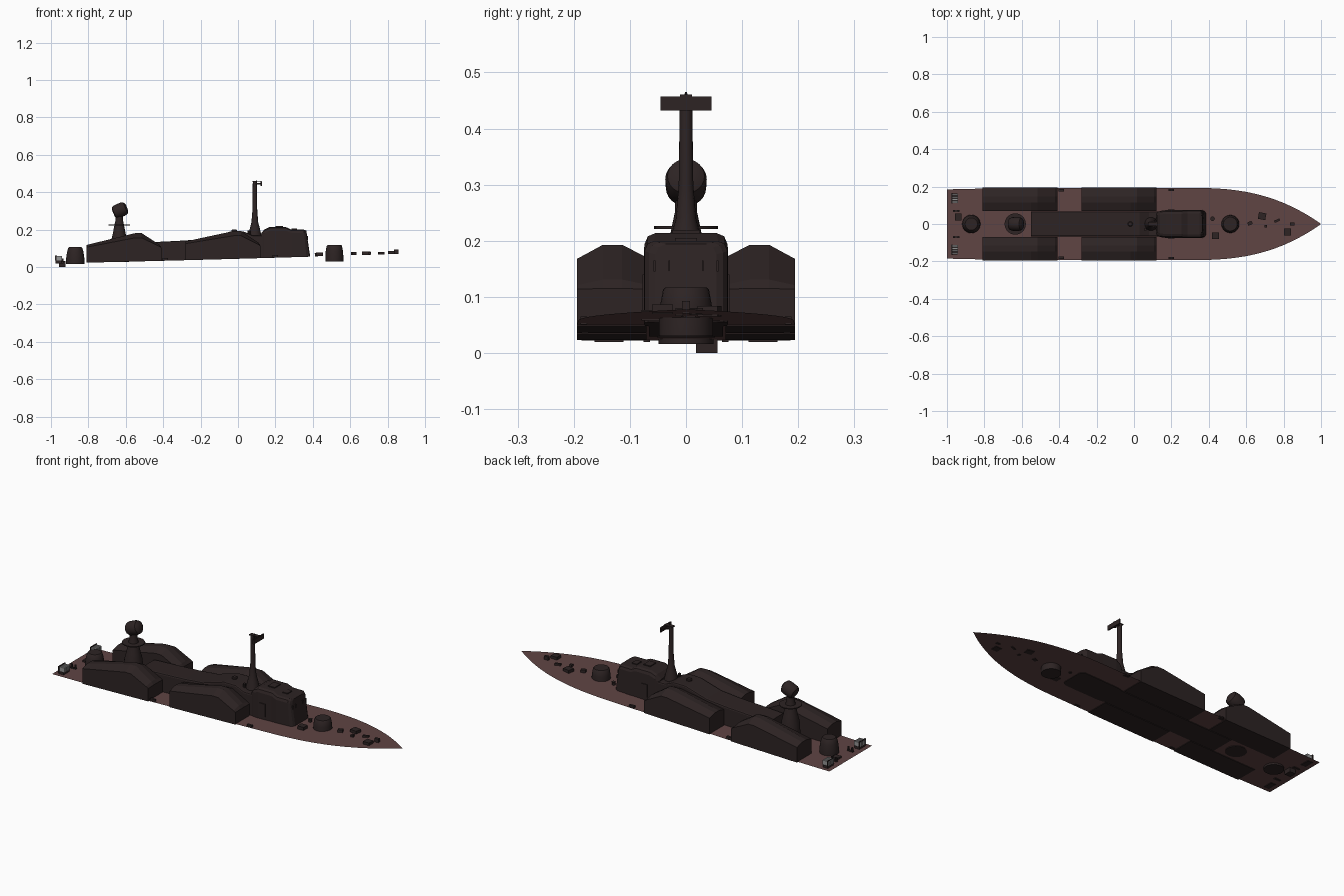
import bpy, bmesh, math
from mathutils import Vector, Matrix


def material(name, color):
    m = bpy.data.materials.new(name)
    m.diffuse_color = (*color, 1)
    return m


DARK = material("dark_brown_paint", (0.026, 0.017, 0.017))
DECK = material("red_brown_deck", (0.115, 0.058, 0.057))
GREY = material("pale_grey_metal", (0.3, 0.3, 0.3))


def deck_z(x):
    return 0.047 + 0.028 * x + 0.003 * x * x


def half_width(x):
    if x > 0.3:
        return 0.193 * (1 - ((x - 0.3) / 0.7) ** 2.6)
    if x < -0.4:
        return 0.193 - 0.008 * ((-x - 0.4) / 0.6) ** 2
    return 0.193


def finish(name, bm, mat, smooth=False, recalc=True):
    if recalc:
        bmesh.ops.recalc_face_normals(bm, faces=bm.faces)
    me = bpy.data.meshes.new(name)
    bm.to_mesh(me)
    bm.free()
    me.materials.append(mat)
    ob = bpy.data.objects.new(name, me)
    bpy.context.collection.objects.link(ob)
    if smooth:
        bpy.context.view_layer.objects.active = ob
        ob.select_set(True)
        bpy.ops.object.shade_smooth_by_angle(angle=math.radians(35))
        ob.select_set(False)
    return ob


def loft(name, rings, mat=DARK, smooth=False):
    """Skin a row of equal rings and cap both ends."""
    bm = bmesh.new()
    rows = [[bm.verts.new(p) for p in r] for r in rings]
    n = len(rows[0])
    for a, b in zip(rows, rows[1:]):
        for i in range(n):
            j = (i + 1) % n
            bm.faces.new((a[i], a[j], b[j], b[i]))
    bm.faces.new(rows[0])
    bm.faces.new(rows[-1])
    return finish(name, bm, mat, smooth)


def lathe(name, x, y, profile, n=24, mat=DARK):
    """Round part from (radius, height) pairs."""
    rings = [[(x + r * math.cos(2 * math.pi * i / n), y + r * math.sin(2 * math.pi * i / n), z)
              for i in range(n)] for r, z in profile]
    return loft(name, rings, mat, True)


def box(name, x, y, z0, z1, sx, sy, rot=0, mat=DARK):
    bm = bmesh.new()
    m = (Matrix.Translation((x, y, (z0 + z1) / 2)) @ Matrix.Rotation(math.radians(rot), 4, 'Z')
         @ Matrix.Diagonal((sx, sy, z1 - z0, 1)))
    bmesh.ops.create_cube(bm, size=1, matrix=m)
    return finish(name, bm, mat)


# Deck: a thin sheet with gentle sheer, pointed at the bow
bm = bmesh.new()
xs = [-1 + 0.1 * i for i in range(13)] + [0.3 + 0.05 * i for i in range(1, 13)] + [0.93, 0.96, 0.985]
rows = [[bm.verts.new((x, s * half_width(x), deck_z(x))) for s in (-1, 1)] for x in xs]
for a, b in zip(rows, rows[1:]):
    bm.faces.new((a[0], b[0], b[1], a[1]))
tip = bm.verts.new((1, 0, deck_z(1)))
bm.faces.new((rows[-1][0], tip, rows[-1][1]))
finish("deck", bm, DECK, recalc=False)

# Four launcher hangars: (front x, aft top z, peak z, nose z)
for place, front, aft, peak, nose in (("fore", 0.12, 0.137, 0.195, 0.115),
                                      ("aft", -0.41, 0.118, 0.183, 0.105)):
    for side, s in (("port", 1), ("starboard", -1)):
        rings = []
        for x, zt, drop in ((front - 0.4, aft, 0.012), (front - 0.14, peak - 0.002, 0.025),
                            (front - 0.105, peak - 0.002, 0.025), (front - 0.012, nose + 0.016, 0.01),
                            (front, nose, 0.001)):
            zb = deck_z(x) - 0.003
            rings.append([(x, s * y, z) for y, z in (
                (0.07, zb), (0.194, zb), (0.194, zt - drop), (0.148, zt),
                (0.114, zt), (0.07, zt - drop * 0.9))])
        loft(f"{place}_{side}_hangar", rings)


def house_ring(x, hw, top, ch=0.015, shear=0.0):
    zb = deck_z(x) - 0.003
    pts = ((-hw, zb), (hw, zb), (hw, top - ch), (hw - ch * 0.3, top - ch * 0.3), (hw - ch, top),
           (-hw + ch, top), (-hw + ch * 0.3, top - ch * 0.3), (-hw, top - ch))
    return [(x - shear * (z - zb), y, z) for y, z in pts]


# Long central deckhouse, rising toward the bridge
loft("central_deckhouse", [house_ring(x, 0.066, t, 0.008) for x, t in (
    (-0.55, 0.128), (-0.28, 0.142), (-0.17, 0.152), (-0.04, 0.19),
    (0.03, 0.19), (0.08, 0.168), (0.16, 0.168))])

# Bridge with stepped roof and rounded front
loft("bridge", [
    house_ring(0.12, 0.06, 0.175, 0.02), house_ring(0.14, 0.07, 0.2, 0.02),
    house_ring(0.17, 0.074, 0.214, 0.02), house_ring(0.255, 0.074, 0.214, 0.02),
    house_ring(0.285, 0.075, 0.2, 0.018), house_ring(0.366, 0.074, 0.2, 0.018, 0.1),
    house_ring(0.38, 0.066, 0.197, 0.018, 0.14), house_ring(0.386, 0.054, 0.194, 0.018, 0.15)])
for i, y in enumerate((-0.056, -0.03, 0.03, 0.056)):
    box(f"bridge_front_rib_{i}", 0.372, y, 0.145, 0.165, 0.006, 0.003)
for s in (-1, 1):
    box("bridge_side_door", 0.2, s * 0.075, 0.07, 0.14, 0.035, 0.005)
box("roof_hatch", 0.3, 0, 0.195, 0.205, 0.03, 0.04)
box("roof_box", 0.22, 0, 0.21, 0.219, 0.04, 0.05)
lathe("roof_vent", -0.02, 0, [(0.014, 0.185), (0.014, 0.197), (0.01, 0.2)], 12)
lathe("roof_post", 0.06, -0.03, [(0.008, 0.165), (0.008, 0.195)], 10)

# Main mast and its search radar
lathe("main_mast", 0.09, 0, [(0.04, 0.15), (0.034, 0.175), (0.025, 0.213), (0.018, 0.24),
                             (0.013, 0.3), (0.011, 0.458)], 16)
box("radar_platform", 0.1, 0, 0.456, 0.461, 0.05, 0.022)
box("radar_panel", 0.124, 0, 0.432, 0.457, 0.007, 0.09)
for s in (-1, 1):
    box("radar_strut", 0.108, s * 0.018, 0.442, 0.448, 0.045, 0.005, s * 50)
lathe("mast_tip", 0.1, 0, [(0.003, 0.455), (0.002, 0.465)], 8)

# Aft radar tower: cone, platform, tilted drum
lathe("radar_tower", -0.635, 0, [(0.052, deck_z(-0.635) - 0.003), (0.046, 0.13), (0.036, 0.17),
                                 (0.026, 0.222), (0.02, 0.25), (0.019, 0.275)])
lathe("tower_platform", -0.635, 0, [(0.057, 0.221), (0.057, 0.226)])
bm = bmesh.new()
axis = Matrix.Translation((-0.63, 0, 0.304)) @ Matrix.Rotation(math.radians(68), 4, 'Y')
prof = [(0.018, -0.04), (0.03, -0.036), (0.036, -0.024), (0.037, 0.015), (0.033, 0.03), (0.018, 0.039)]
bm.free()
loft("fire_control_drum", [[axis @ Vector((r * math.cos(math.pi * i / 12), r * math.sin(math.pi * i / 12), h))
                            for i in range(24)] for r, h in prof], DARK, True)

# Gun turrets, fore and aft, with twin barrels kept short
lathe("fore_turret", 0.515, 0, [(0.048, 0.03), (0.048, 0.06), (0.046, 0.085), (0.041, 0.113), (0.037, 0.117)])
lathe("aft_turret", -0.87, 0, [(0.049, 0.016), (0.049, 0.045), (0.044, 0.08), (0.037, 0.103), (0.033, 0.107)])

# Deck fittings: x, y, size x, size y, height, turn
for i, (x, y, sx, sy, h, rot) in enumerate((
        (0.435, -0.062, 0.038, 0.035, 0.017, 0), (0.62, 0.004, 0.025, 0.018, 0.015, 20),
        (0.685, 0.042, 0.04, 0.036, 0.016, -10), (0.765, 0.018, 0.032, 0.012, 0.01, 25),
        (0.82, -0.042, 0.037, 0.037, 0.015, 0), (0.845, 0.0, 0.024, 0.014, 0.02, 0),
        (0.705, -0.012, 0.014, 0.014, 0.012, 0),
        (0.20, 0.182, 0.03, 0.012, 0.012, 0), (0.20, -0.182, 0.03, 0.012, 0.012, 0),
        (-0.39, 0.18, 0.03, 0.012, 0.012, 0), (-0.39, -0.18, 0.03, 0.012, 0.012, 0))):
    z = deck_z(x)
    box(f"deck_fitting_{i}", x, y, z - 0.002, z + h, sx, sy, rot)
lathe("fore_vent", 0.42, 0.028, [(0.009, 0.056), (0.009, 0.07), (0.012, 0.075)], 12)

# Stern gear: hatch box hanging through the deck, bollards, grey smoke racks
box("stern_hatch", -0.94, 0.037, 0.0, 0.032, 0.036, 0.038)
for s in (-1, 1):
    y = 0.07 * s
    box("bollard_base", -0.95, y, 0.02, 0.027, 0.036, 0.012)
    for dx in (-0.012, 0.012):
        lathe("bollard_post", -0.95 + dx, y, [(0.006, 0.022), (0.006, 0.045)], 10)
    y = 0.137 * s
    box("rack_base", -0.96, y, 0.02, 0.036, 0.03, 0.052)
    for k in range(4):
        box("rack_tube", -0.96, y - 0.0195 + 0.013 * k, 0.036, 0.06, 0.036, 0.009, 0, GREY)
    box("rack_back", -0.974, y, 0.03, 0.064, 0.005, 0.056)
